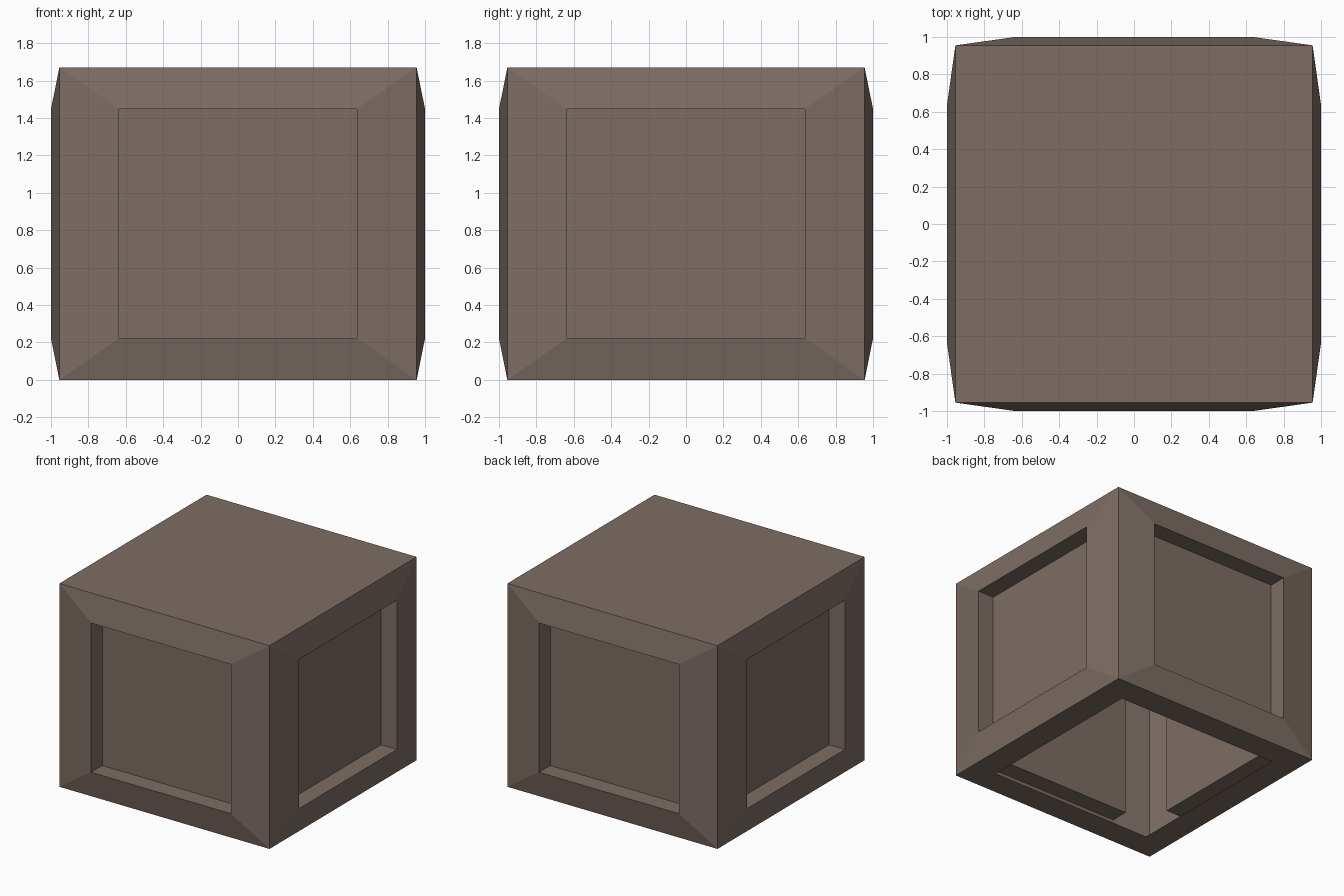
import bpy, bmesh
from mathutils import Vector

cube = bpy.data.objects.get("Cube")
if cube:
    bpy.data.objects.remove(cube, do_unlink=True)

HEIGHT = 1.67        # overall height
EDGE = 0.955         # half width at top and bottom edges
PANEL = 0.635        # half width of a side panel
PANEL_Z = 0.613      # half height of a side panel
DEPTH = 0.145        # recess of the panels
OPENING = 0.74       # half width of the hole underneath

mat = bpy.data.materials.new("dusty brown")
mat.use_nodes = True
colour = (0.205, 0.154, 0.129, 1)
mat.diffuse_color = colour
bsdf = mat.node_tree.nodes["Principled BSDF"]
bsdf.inputs["Base Color"].default_value = colour
bsdf.inputs["Roughness"].default_value = 0.9


def sign(value):
    return 1 if value > 0 else -1


# Box body
bm = bmesh.new()
bmesh.ops.create_cube(bm, size=2)
bmesh.ops.scale(bm, vec=(EDGE, EDGE, HEIGHT / 2), verts=bm.verts)
bm.normal_update()
sides = [f for f in bm.faces if abs(f.normal.z) < 0.5]
bottom = next(f for f in bm.faces if f.normal.z < -0.5)

# Sloped frame and recessed panel on each side
for face in sides:
    normal = face.normal.copy()
    across = Vector((-normal.y, normal.x, 0))
    bmesh.ops.inset_individual(bm, faces=[face], thickness=0.1)
    for v in face.verts:
        v.co = (normal + across * PANEL * sign(v.co.dot(across))
                + Vector((0, 0, PANEL_Z * sign(v.co.z))))
    bmesh.ops.inset_individual(bm, faces=[face], thickness=0)
    bmesh.ops.translate(bm, verts=face.verts, vec=-normal * DEPTH)

# Open underside with a flat rim
bmesh.ops.inset_individual(bm, faces=[bottom], thickness=0.1)
for v in bottom.verts:
    v.co.x = OPENING * sign(v.co.x)
    v.co.y = OPENING * sign(v.co.y)
bmesh.ops.delete(bm, geom=[bottom], context='FACES_ONLY')

bmesh.ops.translate(bm, verts=bm.verts, vec=(0, 0, HEIGHT / 2))
mesh = bpy.data.meshes.new("panelled_box")
bm.to_mesh(mesh)
bm.free()
mesh.materials.append(mat)
bpy.context.collection.objects.link(bpy.data.objects.new("panelled_box", mesh))
